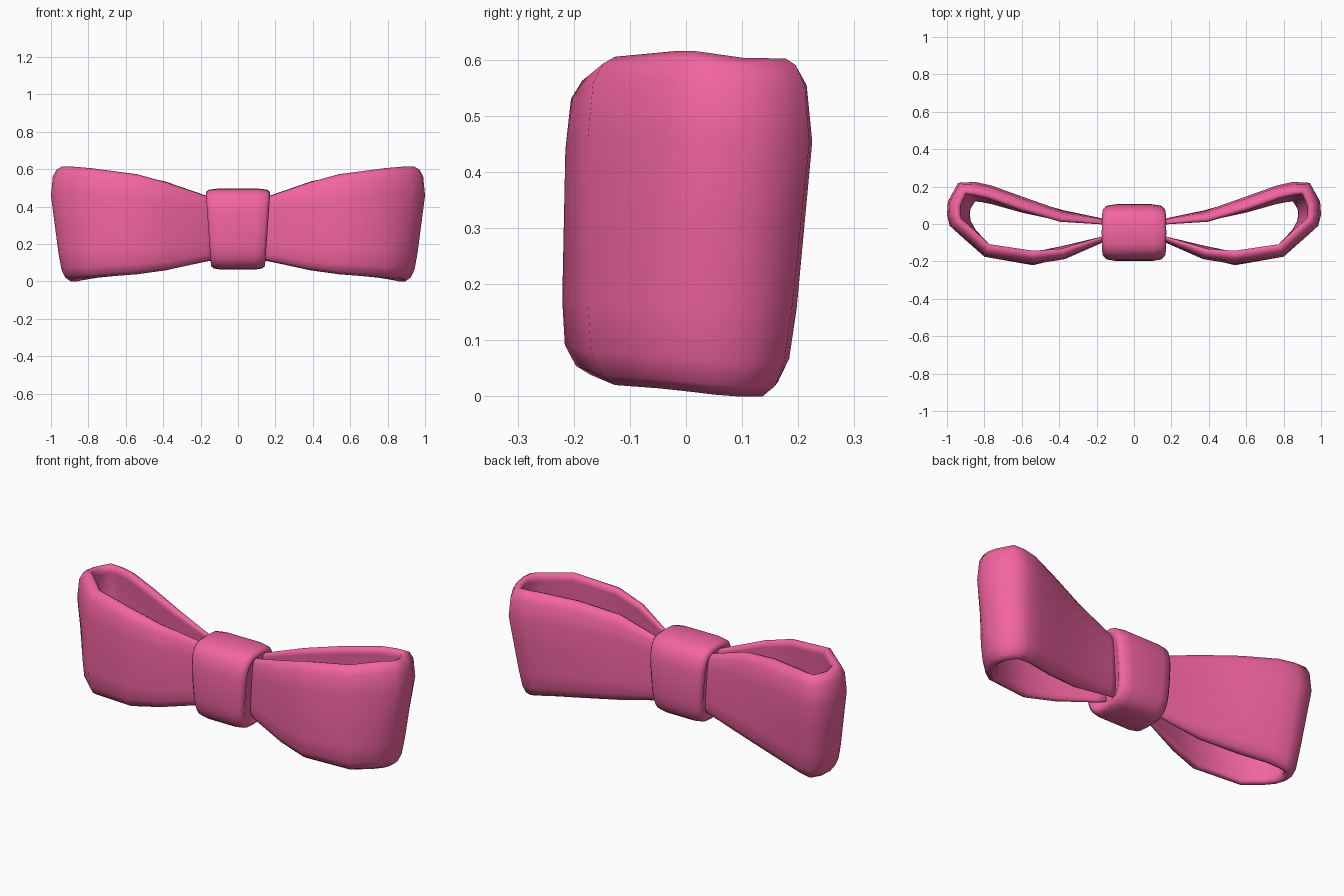
import bpy, bmesh, math
from mathutils import Vector

if "Cube" in bpy.data.objects:
    bpy.data.objects.remove(bpy.data.objects["Cube"])

pink = bpy.data.materials.new("pink")
pink.diffuse_color = (0.90, 0.13, 0.36, 1)
pink.use_nodes = True
pink.node_tree.nodes["Principled BSDF"].inputs["Base Color"].default_value = pink.diffuse_color


def skin(name, rings, angle):
    """Bridge closed rings of points, cap both ends and smooth the result."""
    bm = bmesh.new()
    rows = [[bm.verts.new(p) for p in ring] for ring in rings]
    n = len(rows[0])
    for a, b in zip(rows, rows[1:]):
        for i in range(n):
            j = (i + 1) % n
            bm.faces.new((a[i], a[j], b[j], b[i]))
    bm.faces.new(rows[0])
    bm.faces.new(rows[-1])
    bmesh.ops.recalc_face_normals(bm, faces=bm.faces)
    mesh = bpy.data.meshes.new(name)
    bm.to_mesh(mesh)
    bm.free()
    obj = bpy.data.objects.new(name, mesh)
    bpy.context.collection.objects.link(obj)
    mesh.materials.append(pink)
    bpy.context.view_layer.objects.active = obj
    obj.select_set(True)
    bpy.ops.object.shade_smooth_by_angle(angle=math.radians(angle))
    obj.select_set(False)
    return obj


# Ribbon loop path, front to back: upper x, y, lower x, y, top z, bottom z
path = [
    (.10, -.07, .10, -.07, .44, .12),
    (.17, -.10, .17, -.10, .46, .105),
    (.37, -.188, .37, -.175, .53, .06),
    (.54, -.215, .54, -.222, .573, .038),
    (.80, -.175, .80, -.175, .605, .02),
    (.93, -.06, .90, -.08, .615, .014),
    (.985, -.01, .94, -.01, .615, .008),
    (1.0, .05, .95, .05, .61, .003),
    (.995, .12, .94, .11, .603, .0),
    (.94, .22, .89, .18, .602, .0),
    (.85, .225, .82, .19, .602, .008),
    (.76, .205, .74, .175, .60, .02),
    (.58, .14, .58, .13, .578, .035),
    (.38, .07, .38, .075, .535, .06),
    (.17, .03, .17, .03, .46, .105),
    (.10, .02, .10, .02, .44, .12),
]
# Ribbon cross-section: height fraction, inward inset (outer side, then inner)
section = [(0, .052), (.03, .026), (.1, .006), (.25, 0), (.5, 0), (.75, 0),
           (.92, .01), (.98, .03), (1, .052), (.985, .072),
           (.93, .07), (.75, .058), (.5, .054), (.25, .056), (.08, .068),
           (.02, .072)]


def outline(k, t):
    x1, y1, x0, y0, zt, zb = path[k]
    f = min(1, max(0, (t - .12) / .63))
    return Vector((x0 + (x1 - x0) * f, y0 + (y1 - y0) * f, zb + (zt - zb) * t))


rings = []
for k in range(len(path)):
    ring = []
    for t, inset in section:
        p = outline(k, t)
        d = outline(min(k + 1, len(path) - 1), t) - outline(max(k - 1, 0), t)
        inward = Vector((-d.y, d.x, 0)).normalized()
        thin = min(1, .45 + .55 * max(0, p.x - .17) / .3)
        ring.append(p + inward * inset * thin)
    rings.append(ring)
loops = skin("ribbon_loops", rings, 100)
mirror = loops.modifiers.new("mirror", 'MIRROR')
mirror.use_mirror_merge = False

# Knot: rounded band around x, slightly wider at the top
rings = []
for x, s in [(-.160, .60), (-.174, .74), (-.176, .84), (-.158, .95), (-.105, 1), (0, 1),
             (.105, 1), (.158, .95), (.176, .84), (.174, .74), (.160, .60)]:
    ring = []
    for i in range(28):
        a = math.tau * i / 28
        c, w = math.cos(a), math.sin(a)
        u = math.copysign(abs(c) ** .6, c)
        v = math.copysign(abs(w) ** .6, w)
        sz = 1 - (1 - s) * .55
        ring.append((x * (.9 + .08 * v), -.046 + .152 * s * u, .28 + .217 * sz * v))
    rings.append(ring)
skin("center_knot", rings, 75)
